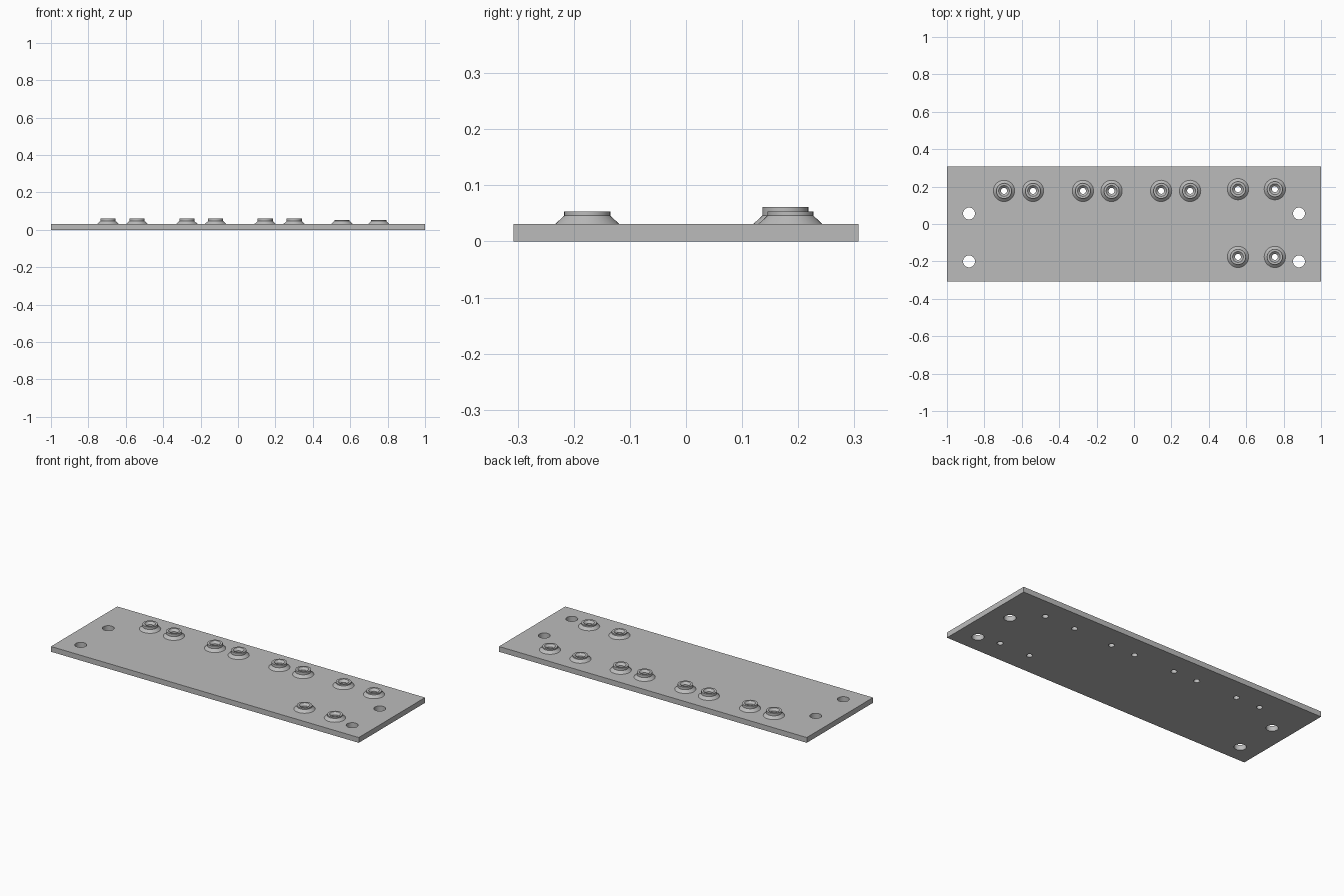
import bpy
import bmesh
import math

cube = bpy.data.objects.get("Cube")
if cube:
    bpy.data.objects.remove(cube, do_unlink=True)

grey = bpy.data.materials.new("plain grey")
grey.use_nodes = True
colour = (0.5, 0.5, 0.5, 1)
grey.diffuse_color = colour
grey.node_tree.nodes["Principled BSDF"].inputs["Base Color"].default_value = colour

THICK = 0.031
BORE = 0.016
SIDES = 32


def make_object(name, bm):
    mesh = bpy.data.meshes.new(name)
    bm.to_mesh(mesh)
    bm.free()
    mesh.materials.append(grey)
    obj = bpy.data.objects.new(name, mesh)
    bpy.context.collection.objects.link(obj)
    return obj


def smooth(obj):
    bpy.ops.object.select_all(action='DESELECT')
    obj.select_set(True)
    bpy.context.view_layer.objects.active = obj
    bpy.ops.object.shade_smooth_by_angle(angle=math.radians(25))


def lathe(name, profile, x, y):
    """Turn a closed (radius, height) profile around a vertical axis."""
    bm = bmesh.new()
    rings = []
    for i in range(SIDES):
        a = 2 * math.pi * i / SIDES
        rings.append([bm.verts.new((x + r * math.cos(a), y + r * math.sin(a), z))
                      for r, z in profile])
    n = len(profile)
    for i in range(SIDES):
        p, q = rings[i], rings[(i + 1) % SIDES]
        for j in range(n):
            k = (j + 1) % n
            bm.faces.new((p[j], q[j], q[k], p[k]))
    bmesh.ops.recalc_face_normals(bm, faces=bm.faces)
    obj = make_object(name, bm)
    smooth(obj)


# Boss positions: tall pairs along the back, short pairs at the left end
tall = [(x, 0.177) for x in (-0.695, -0.54, -0.273, -0.12, 0.145, 0.3)]
short = [(x, y) for x in (0.556, 0.753) for y in (0.186, -0.176)]
mounts = [(x, y) for x in (-0.882, 0.882) for y in (0.056, -0.2)]

# Base plate
bm = bmesh.new()
bmesh.ops.create_cube(bm, size=1)
bmesh.ops.scale(bm, vec=(2, 0.615, THICK), verts=bm.verts)
bmesh.ops.translate(bm, vec=(0, 0, THICK / 2), verts=bm.verts)
plate = make_object("base_plate", bm)

# Drill the mounting holes and the boss bores
bm = bmesh.new()
for points, radius in ((mounts, 0.032), (tall + short, BORE)):
    for x, y in points:
        made = bmesh.ops.create_cone(bm, cap_ends=True, segments=SIDES,
                                     radius1=radius, radius2=radius, depth=0.2)
        bmesh.ops.translate(bm, vec=(x, y, 0), verts=made["verts"])
drill = make_object("hole_cutter", bm)
cut = plate.modifiers.new("holes", 'BOOLEAN')
cut.operation = 'DIFFERENCE'
cut.solver = 'EXACT'
cut.object = drill
bpy.context.view_layer.objects.active = plate
plate.select_set(True)
bpy.ops.object.modifier_apply(modifier=cut.name)
bpy.data.objects.remove(drill, do_unlink=True)
smooth(plate)


# Flared bosses with a rim and a countersunk bore
def boss(name, top, x, y):
    lathe(name, [(BORE, THICK), (0.057, THICK), (0.041, 0.046), (0.041, top),
                 (0.029, top), (BORE, top - 0.012)], x, y)


for i, (x, y) in enumerate(tall):
    boss(f"tall_boss_{i + 1}", 0.061, x, y)
for i, (x, y) in enumerate(short):
    boss(f"short_boss_{i + 1}", 0.053, x, y)
